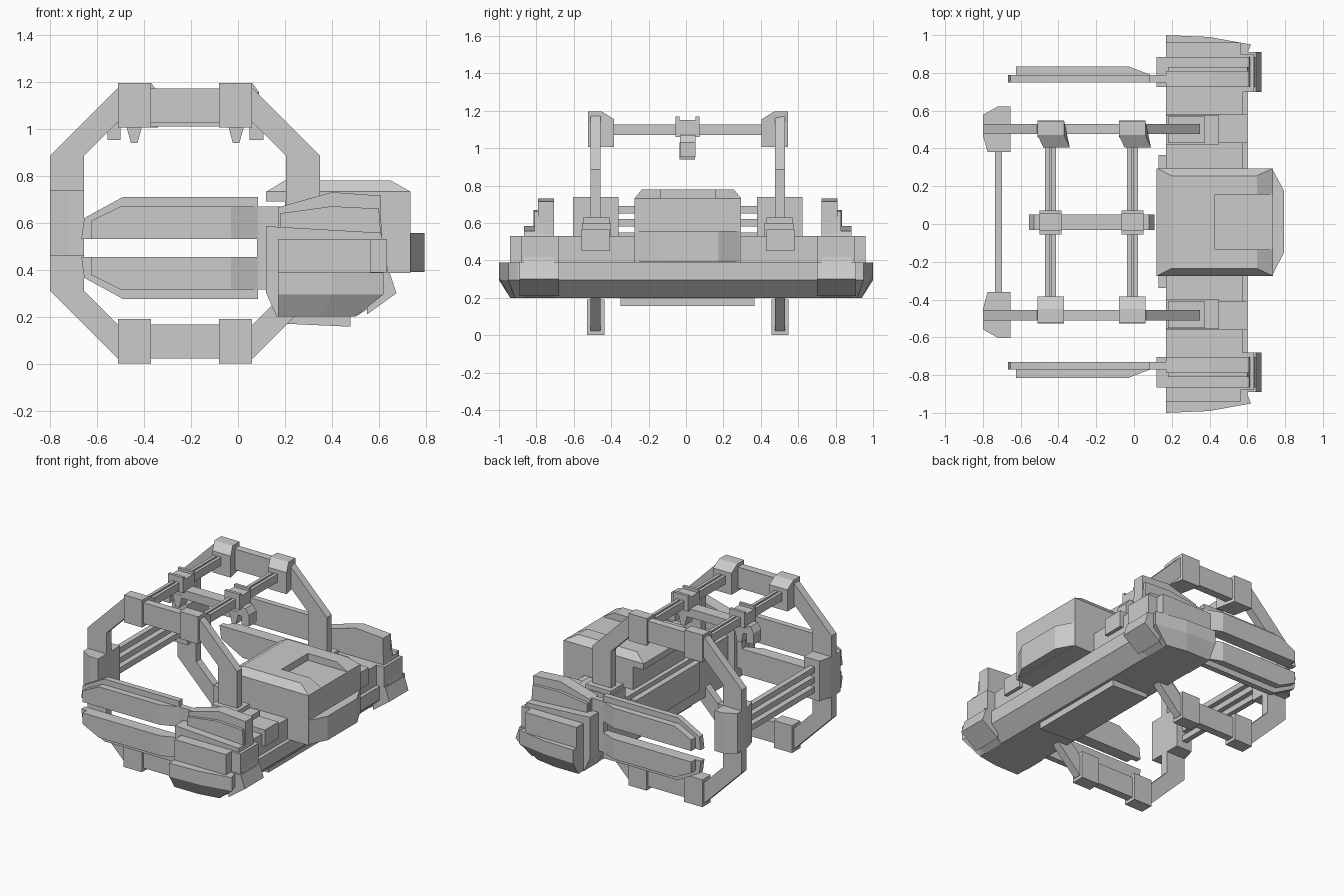
import bpy, bmesh

C = 0.01  # y offset of the symmetry plane


def loft(name, loops, closed=False):
    """Bridge equal-length point loops; cap the ends unless closed into a ring."""
    bm = bmesh.new()
    rows = [[bm.verts.new(p) for p in loop] for loop in loops]
    n = len(rows[0])
    pairs = list(zip(rows, rows[1:] + rows[:1])) if closed else list(zip(rows, rows[1:]))
    for a, b in pairs:
        for i in range(n):
            j = (i + 1) % n
            bm.faces.new((a[i], a[j], b[j], b[i]))
    if not closed:
        bm.faces.new(rows[0])
        bm.faces.new(rows[-1])
    bmesh.ops.recalc_face_normals(bm, faces=bm.faces)
    me = bpy.data.meshes.new(name)
    bm.to_mesh(me)
    bm.free()
    ob = bpy.data.objects.new(name, me)
    bpy.context.collection.objects.link(ob)
    return ob


def side(name, pts, y0, y1):
    """Extrude an x-z profile along y."""
    return loft(name, [[(x, y, z) for x, z in pts] for y in (y0, y1)])


def plan(name, *levels):
    """Stack x-y outlines: (z, points), ..."""
    return loft(name, [[(x, y, z) for x, y in pts] for z, pts in levels])


def rect(x0, x1, y0, y1):
    return [(x0, y0), (x1, y0), (x1, y1), (x0, y1)]


def box(name, x0, x1, y0, y1, z0, z1):
    return plan(name, (z0, rect(x0, x1, y0, y1)), (z1, rect(x0, x1, y0, y1)))


def octagon(y, r):
    k = 0.288
    pts = [(r, k), (k, r), (-k, r), (-r, k), (-r, -k), (-k, -r), (k, -r), (r, -k)]
    return [(-0.225 + x, y, 0.597 + z) for x, z in pts]


for s, tag in ((-1, "front"), (1, "back")):
    def Y(d):
        return C + s * d

    # octagonal roll hoop
    a, b = Y(0.466), Y(0.52)
    loft(tag + "_hoop", [octagon(a, 0.575), octagon(b, 0.575),
                         octagon(b, 0.43), octagon(a, 0.43)], closed=True)

    # clamps on the top and bottom beams of the hoop
    for i, x in enumerate((-0.51, -0.08)):
        box(f"{tag}_bottom_clamp_{i}", x, x + 0.14, Y(0.447), Y(0.538), 0.0, 0.19)
        prof = [(0.535, 1.005), (0.535, 1.195), (0.46, 1.195), (0.395, 1.155), (0.395, 1.005)]
        skew = 0.03 if s > 0 else 0.0
        loft(f"{tag}_top_clamp_{i}",
             [[(x + w + (skew if d < 0.45 else 0), Y(d), z) for d, z in prof] for w in (0, 0.14)])

    # clamp on the rear upright, which carries the rear rails
    up = [(-0.8, Y(0.46)), (-0.775, Y(0.37)), (-0.655, Y(0.37)),
          (-0.655, Y(0.613)), (-0.72, Y(0.613)), (-0.8, Y(0.568))]
    plan(tag + "_upright_clamp", (0.46, up), (0.74, up))

    # stepped socket where the hoop enters the crossbar
    box(tag + "_socket_low", 0.17, 0.6, Y(0.42), Y(0.57), 0.45, 0.565)
    box(tag + "_socket_mid", 0.17, 0.45, Y(0.41), Y(0.565), 0.5, 0.6)
    box(tag + "_socket_high", 0.18, 0.375, Y(0.42), Y(0.56), 0.5, 0.63)

    # paired side guards: tall inner plate with a shorter tapered outer plate
    for m, lev in ((1, "upper"), (-1, "lower")):
        def Z(h):
            return 0.4925 + m * h
        side(f"{tag}_{lev}_guard_inner",
             [(-0.667, Z(0.038)), (-0.655, Z(0.127)), (-0.49, Z(0.217)),
              (0.085, Z(0.217)), (0.085, Z(0.038))], Y(0.74), Y(0.78))
        outer = [(-0.625, 0.038), (-0.625, 0.115), (-0.5, 0.177), (0.085, 0.177), (0.085, 0.038)]
        loft(f"{tag}_{lev}_guard_outer",
             [[(x, Y(0.78), Z(h)) for x, h in outer],
              [(min(x, -0.03), Y(0.825), Z(h)) for x, h in outer]])
    box(tag + "_guard_joint", 0.08, 0.2, Y(0.74), Y(0.78), 0.315, 0.67)

    # end pod: tall plate, middle plate, outer pad and toe
    side(tag + "_pod_tall_plate",
         [(0.17, 0.3), (0.17, 0.665), (0.4, 0.73), (0.61, 0.715), (0.61, 0.6), (0.625, 0.3)],
         Y(0.715), Y(0.8))
    side(tag + "_pod_step", [(0.18, 0.4), (0.18, 0.64), (0.4, 0.67), (0.6, 0.66), (0.62, 0.4)],
         Y(0.75), Y(0.82))
    side(tag + "_pod_middle_plate",
         [(0.12, 0.3), (0.12, 0.585), (0.61, 0.557), (0.64, 0.39), (0.6, 0.26), (0.5, 0.2), (0.165, 0.2)],
         Y(0.715), Y(0.875))
    box(tag + "_pod_pad", 0.17, 0.565, Y(0.8), Y(0.95), 0.38, 0.53)
    box(tag + "_pod_face", 0.56, 0.635, Y(0.69), Y(0.89), 0.39, 0.53)
    side(tag + "_pod_toe", [(0.55, 0.39), (0.645, 0.39), (0.675, 0.3), (0.55, 0.21)],
         Y(0.69), Y(0.9))

# crossbar: flared lower hull and narrower upper deck
wide = [(0.17, 1), (0.4, 0.99), (0.62, 0.95), (0.6, 0.9)]
low = [(0.17, 0.94), (0.35, 0.94), (0.5, 0.915), (0.5, 0.9)]


def both_ends(h):
    return h + [(x, -y) for x, y in reversed(h)]


plan("crossbar_hull", (0.2, both_ends(low)), (0.295, both_ends(wide)), (0.388, both_ends(wide)))
box("crossbar_deck", 0.17, 0.575, -0.88, 0.89, 0.38, 0.53)
box("crossbar_back_panel", 0.13, 0.18, -0.34, 0.365, 0.3, 0.5)
side("belly_plate", [(0.2, 0.21), (0.2, 0.17), (0.48, 0.157), (0.48, 0.21)], -0.35, 0.365)

# central engine block with overhanging lid and nose
block = [(0.2, -0.275), (0.735, -0.275), (0.735, 0.295), (0.2, 0.295)]
plan("engine_block", (0.385, block), (0.7, block))
nose = [(0.73, -0.275), (0.795, -0.15), (0.795, 0.175), (0.73, 0.295)]
plan("engine_nose", (0.39, nose), (0.557, nose))
lid = rect(0.12, 0.735, -0.275, 0.295)
plan("engine_lid_base", (0.69, lid), (0.732, lid))
# bevelled lid top, U-shaped around an open recess
rim_lo = [(0.12, -0.275), (0.735, -0.275), (0.735, -0.135), (0.43, -0.135),
          (0.43, 0.155), (0.735, 0.155), (0.735, 0.295), (0.12, 0.295)]
rim_hi = [(0.2, -0.235), (0.65, -0.235), (0.65, -0.135), (0.43, -0.135),
          (0.43, 0.155), (0.65, 0.155), (0.65, 0.255), (0.2, 0.255)]
plan("engine_lid_rim", (0.732, rim_lo), (0.78, rim_hi))

# three rear rails
for i, z in enumerate((0.53, 0.6, 0.67)):
    box(f"rear_rail_{i}", -0.737, -0.7, -0.4, 0.42, z - 0.02, z + 0.02)

# roof cross rails, with hubs and hanging teeth
for i, x in enumerate((-0.442, -0.008)):
    for dx in (-0.017, 0.017):
        box(f"roof_rail_{i}", x + dx - 0.011, x + dx + 0.011, -0.42, 0.44, 1.07, 1.127)
    box(f"roof_rail_core_{i}", x - 0.02, x + 0.02, -0.42, 0.44, 1.075, 1.11)
    box(f"roof_hub_{i}", x - 0.058, x + 0.058, -0.055, 0.072, 1.06, 1.15)
    for y in (-0.055, 0.052):
        box(f"roof_hub_ear_{i}", x - 0.058, x + 0.058, y, y + 0.02, 1.06, 1.168)
    side(f"roof_tooth_{i}", [(x - 0.032, 1.03), (x + 0.032, 1.03), (x + 0.032, 1.005),
                             (x + 0.014, 0.94), (x - 0.014, 0.94), (x - 0.032, 1.005)], -0.035, 0.048)

# roof spine with down-turned ends
side("roof_spine", [(-0.555, 0.952), (-0.5, 0.952), (-0.5, 1.01), (0.05, 1.01),
                    (0.05, 0.952), (0.108, 0.952), (0.108, 1.03), (0.08, 1.07),
                    (-0.53, 1.07), (-0.555, 1.03)], -0.033, 0.05)
